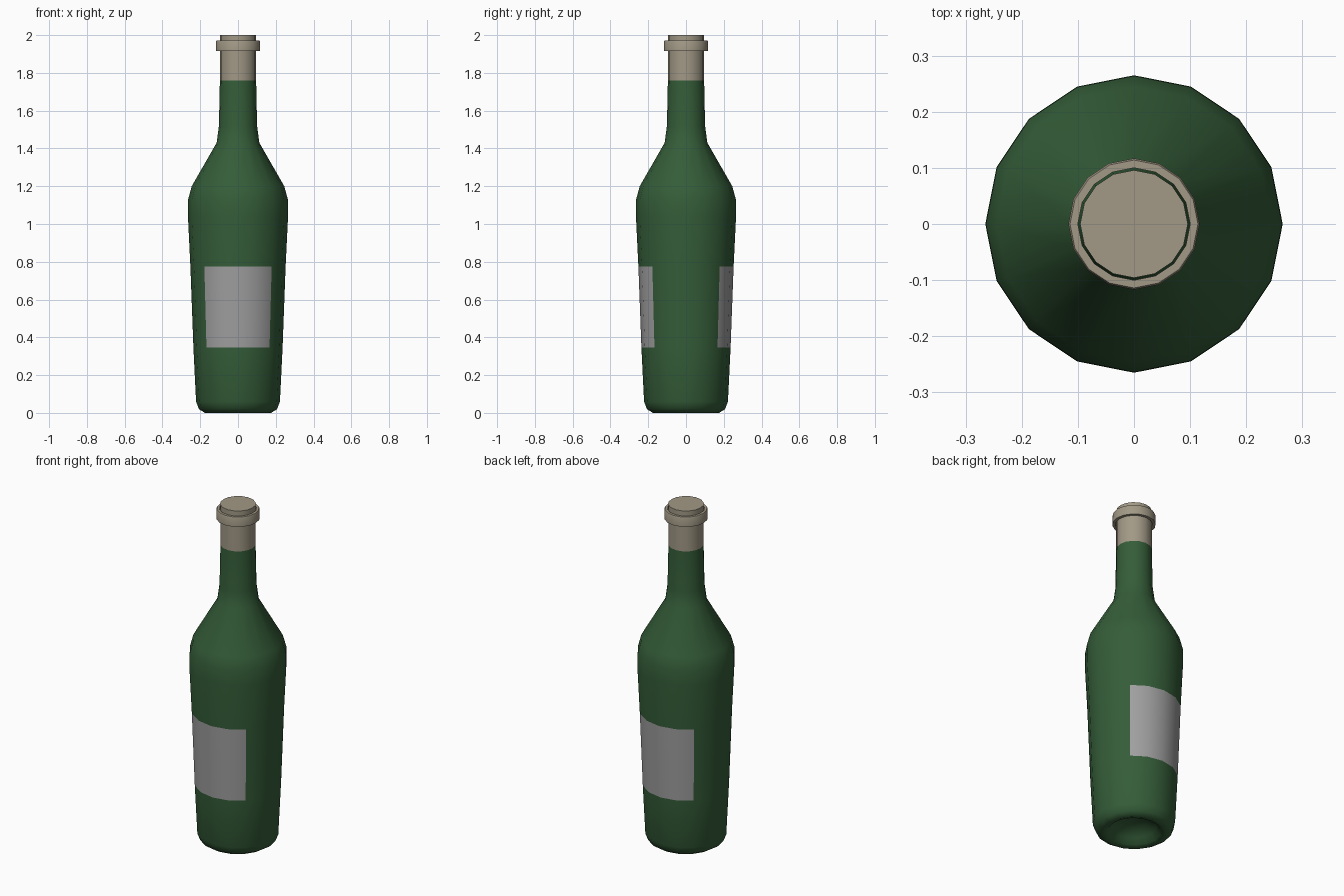
import bpy, bmesh, math

if "Cube" in bpy.data.objects:
    bpy.data.objects.remove(bpy.data.objects["Cube"])

SIDES = 16


def material(name, rgb):
    m = bpy.data.materials.new(name)
    m.diffuse_color = (*rgb, 1)
    m.use_nodes = True
    m.node_tree.nodes["Principled BSDF"].inputs["Base Color"].default_value = m.diffuse_color
    return m


def lathe(name, profile, mats, closed=False, smooth=40):
    """Spin (radius, z) points round z; radius 0 becomes a pole."""
    bm = bmesh.new()
    rings = []
    for r, z in profile:
        if r == 0:
            rings.append([bm.verts.new((0, 0, z))] * SIDES)
        else:
            rings.append([bm.verts.new((r * math.cos(a), r * math.sin(a), z))
                          for a in (2 * math.pi * i / SIDES for i in range(SIDES))])
    pairs = list(zip(rings, rings[1:]))
    if closed:
        pairs.append((rings[-1], rings[0]))
    for lo, hi in pairs:
        for i in range(SIDES):
            j = (i + 1) % SIDES
            corners = list(dict.fromkeys((lo[i], lo[j], hi[j], hi[i])))
            bm.faces.new(corners)
    bmesh.ops.recalc_face_normals(bm, faces=bm.faces)
    mesh = bpy.data.meshes.new(name)
    bm.to_mesh(mesh)
    bm.free()
    for m in mats:
        mesh.materials.append(m)
    obj = bpy.data.objects.new(name, mesh)
    bpy.context.collection.objects.link(obj)
    bpy.ops.object.select_all(action='DESELECT')
    obj.select_set(True)
    bpy.context.view_layer.objects.active = obj
    bpy.ops.object.shade_smooth_by_angle(angle=math.radians(smooth))
    return obj


green = material("green_glass", (0.035, 0.11, 0.04))
paper = material("label_paper", (0.35, 0.35, 0.35))
foil = material("foil", (0.36, 0.32, 0.24))

# Glass body with a dished base
LABEL_LOW, LABEL_HIGH = 0.345, 0.775
body = lathe("bottle_body", [
    (0, 0.08), (0.07, 0.07), (0.12, 0.04), (0.145, 0.01), (0.175, 0),
    (0.207, 0.02), (0.222, 0.06), (0.236, LABEL_LOW), (0.252, LABEL_HIGH),
    (0.265, 1.04), (0.264, 1.13), (0.245, 1.2), (0.113, 1.43),
    (0.101, 1.52), (0.096, 1.76)], [green, paper], smooth=60)

# Labels: quarter-turn panels on the front and back
for face in body.data.polygons:
    c = face.center
    if LABEL_LOW < c.z < LABEL_HIGH and abs(c.y) > abs(c.x):
        face.material_index = 1

# Foil sleeve and top
lathe("neck_foil", [(0.096, 1.76), (0.096, 2.0), (0, 2.0)], [foil])

# Raised collar, standing just clear of the neck
lathe("neck_collar", [(0.1, 1.915), (0.117, 1.915), (0.117, 1.965),
                      (0.114, 1.972), (0.1, 1.972)], [foil], closed=True)
